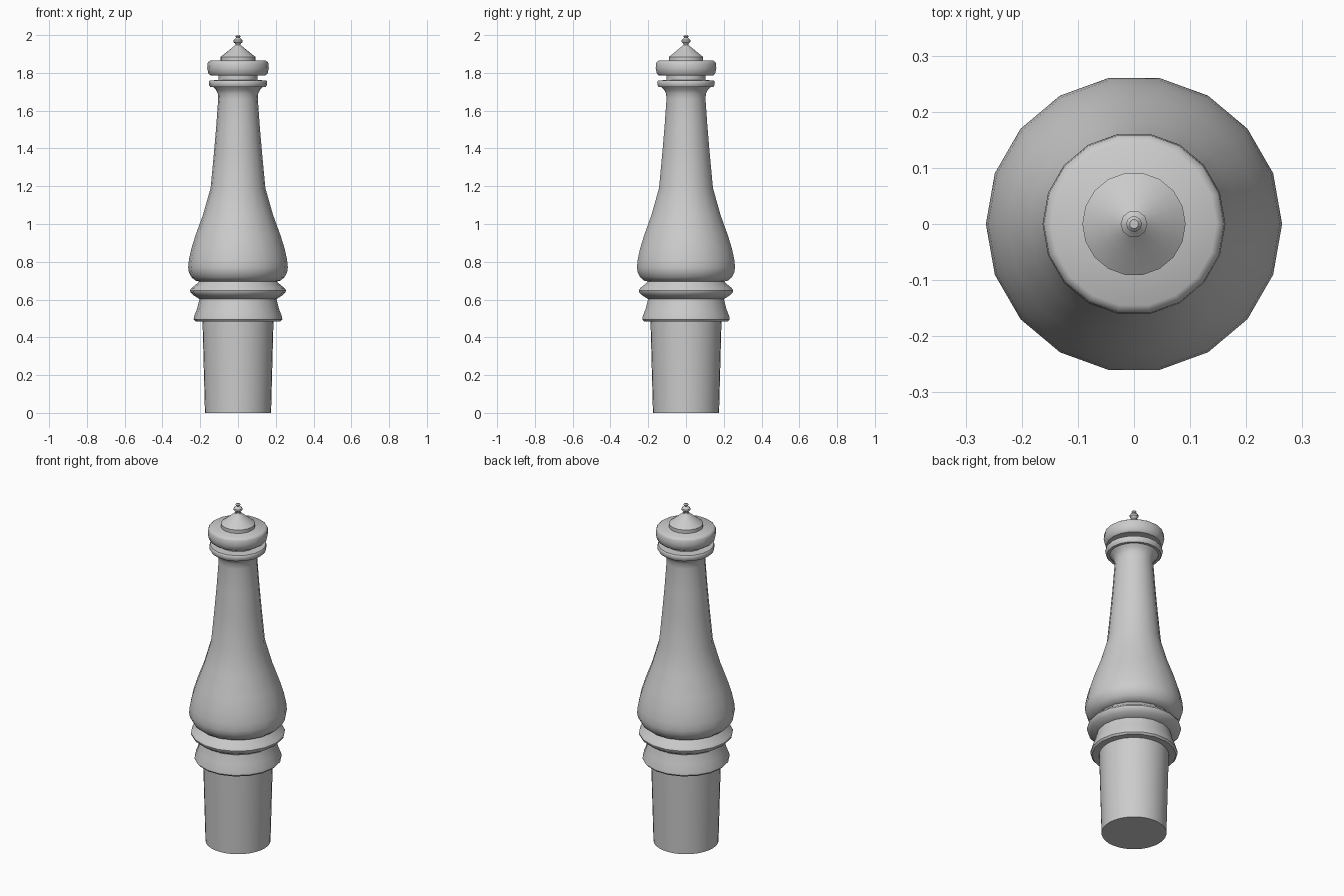
import bpy
import math

cube = bpy.data.objects.get("Cube")
if cube:
    bpy.data.objects.remove(cube, do_unlink=True)

grey = bpy.data.materials.new("plain_grey")
grey.use_nodes = True
colour = (0.6, 0.6, 0.6, 1)
grey.diffuse_color = colour
grey.node_tree.nodes["Principled BSDF"].inputs["Base Color"].default_value = colour


def turned(name, profile, sides=18, angle=40):
    """Lathe a (radius, height) profile around z, with closed ends."""
    verts = [(r * math.cos(math.tau * i / sides), r * math.sin(math.tau * i / sides), z)
             for r, z in profile for i in range(sides)]
    faces = [(k * sides + i, k * sides + (i + 1) % sides,
              (k + 1) * sides + (i + 1) % sides, (k + 1) * sides + i)
             for k in range(len(profile) - 1) for i in range(sides)]
    faces.append(tuple(reversed(range(sides))))
    faces.append(tuple(range(len(verts) - sides, len(verts))))
    mesh = bpy.data.meshes.new(name)
    mesh.from_pydata(verts, [], faces)
    mesh.materials.append(grey)
    obj = bpy.data.objects.new(name, mesh)
    bpy.context.collection.objects.link(obj)
    bpy.ops.object.select_all(action="DESELECT")
    obj.select_set(True)
    bpy.context.view_layer.objects.active = obj
    bpy.ops.object.shade_smooth_by_angle(angle=math.radians(angle))
    return obj


# Tapered stem that forms the foot
turned("stem", [(0.175, 0), (0.188, 0.49)], sides=32)

# Flared collar and pointed ring above the stem
turned("lower_collar", [(0.18, 0.485), (0.226, 0.485), (0.235, 0.495), (0.233, 0.51),
                        (0.217, 0.55), (0.203, 0.605)])
turned("middle_ring", [(0.203, 0.602), (0.235, 0.622), (0.252, 0.638), (0.254, 0.648),
                       (0.247, 0.66), (0.21, 0.69), (0.205, 0.70)])

# Bulbous body narrowing to a long neck
turned("body", [(0.2, 0.695), (0.225, 0.70), (0.246, 0.718), (0.26, 0.745), (0.264, 0.77),
                (0.26, 0.81), (0.247, 0.87), (0.225, 0.94), (0.185, 1.05), (0.145, 1.19),
                (0.127, 1.38), (0.115, 1.52), (0.105, 1.66), (0.107, 1.69),
                (0.117, 1.71), (0.135, 1.728)])

# Thin ring, groove and thick rounded cap
turned("neck_ring", [(0.13, 1.725), (0.147, 1.725), (0.153, 1.735), (0.155, 1.752),
                     (0.15, 1.76), (0.104, 1.762)])
turned("groove", [(0.104, 1.755), (0.104, 1.795)])
turned("cap", [(0.104, 1.787), (0.146, 1.787), (0.157, 1.797), (0.163, 1.825),
               (0.161, 1.85), (0.157, 1.858), (0.147, 1.865)])

# Domed lid with a small finial
turned("lid", [(0.092, 1.86), (0.092, 1.885), (0.075, 1.898), (0.05, 1.918),
               (0.03, 1.934), (0.018, 1.945)])
turned("finial", [(0.018, 1.94), (0.013, 1.948), (0.015, 1.955), (0.024, 1.963),
                  (0.024, 1.973), (0.014, 1.982), (0.009, 1.987), (0.014, 1.993),
                  (0.008, 2.0)], sides=10)
